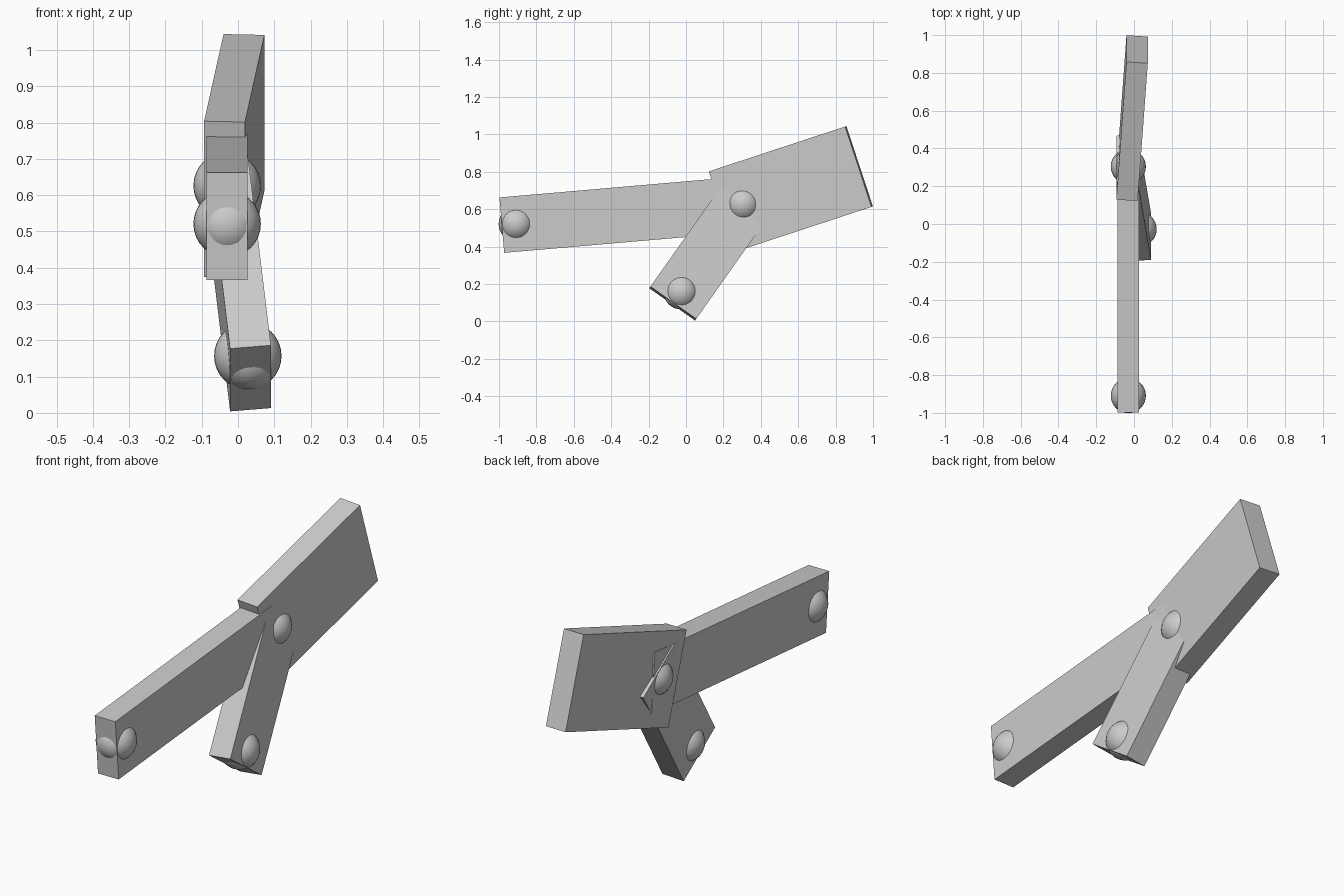
import bpy
from mathutils import Vector, Matrix

cube = bpy.data.objects.get("Cube")
if cube:
    bpy.data.objects.remove(cube, do_unlink=True)

# Single plain grey
grey = bpy.data.materials.new("plain grey")
grey.use_nodes = True
colour = (0.6, 0.6, 0.6, 1)
grey.diffuse_color = colour
grey.node_tree.nodes["Principled BSDF"].inputs["Base Color"].default_value = colour

THICK = 0.113
RADIUS = 0.093
OVERHANG = 0.076


def bar(name, start, end, width):
    """Flat bar between two end-face centres, standing on edge."""
    start, end = Vector(start), Vector(end)
    along = (end - start).normalized()
    side = along.cross(Vector((0, -along.z, along.y))).normalized()
    up = side.cross(along)
    turn = Matrix((side, along, up)).transposed().to_4x4()
    bpy.ops.mesh.primitive_cube_add(size=1)
    ob = bpy.context.object
    ob.name = name
    size = Matrix.Diagonal((THICK, (end - start).length, width, 1))
    ob.matrix_world = Matrix.Translation((start + end) / 2) @ turn @ size
    ob.data.materials.append(grey)


def linked_bar(name, a, b, width):
    """Bar that runs a little past the joint at each end."""
    reach = (b - a).normalized() * OVERHANG
    bar(name, a - reach, b + reach, width)


def joint(name, centre):
    bpy.ops.mesh.primitive_uv_sphere_add(segments=32, ring_count=16,
                                         radius=RADIUS, location=centre)
    ob = bpy.context.object
    ob.name = name
    ob.data.materials.append(grey)
    bpy.ops.object.shade_smooth()


front = Vector((-0.03, -0.909, 0.521))
middle = Vector((-0.03, 0.304, 0.626))
lower = Vector((0.027, -0.027, 0.157))

# Bars
linked_bar("long_front_bar", front, middle, 0.297)
linked_bar("lower_bar", lower, middle, 0.3)
bar("wide_rear_bar", (-0.037, 0.196, 0.588), (0.0165, 0.925, 0.828), 0.452)

# Ball joints
joint("front_joint", front)
joint("middle_joint", middle)
joint("lower_joint", lower)
